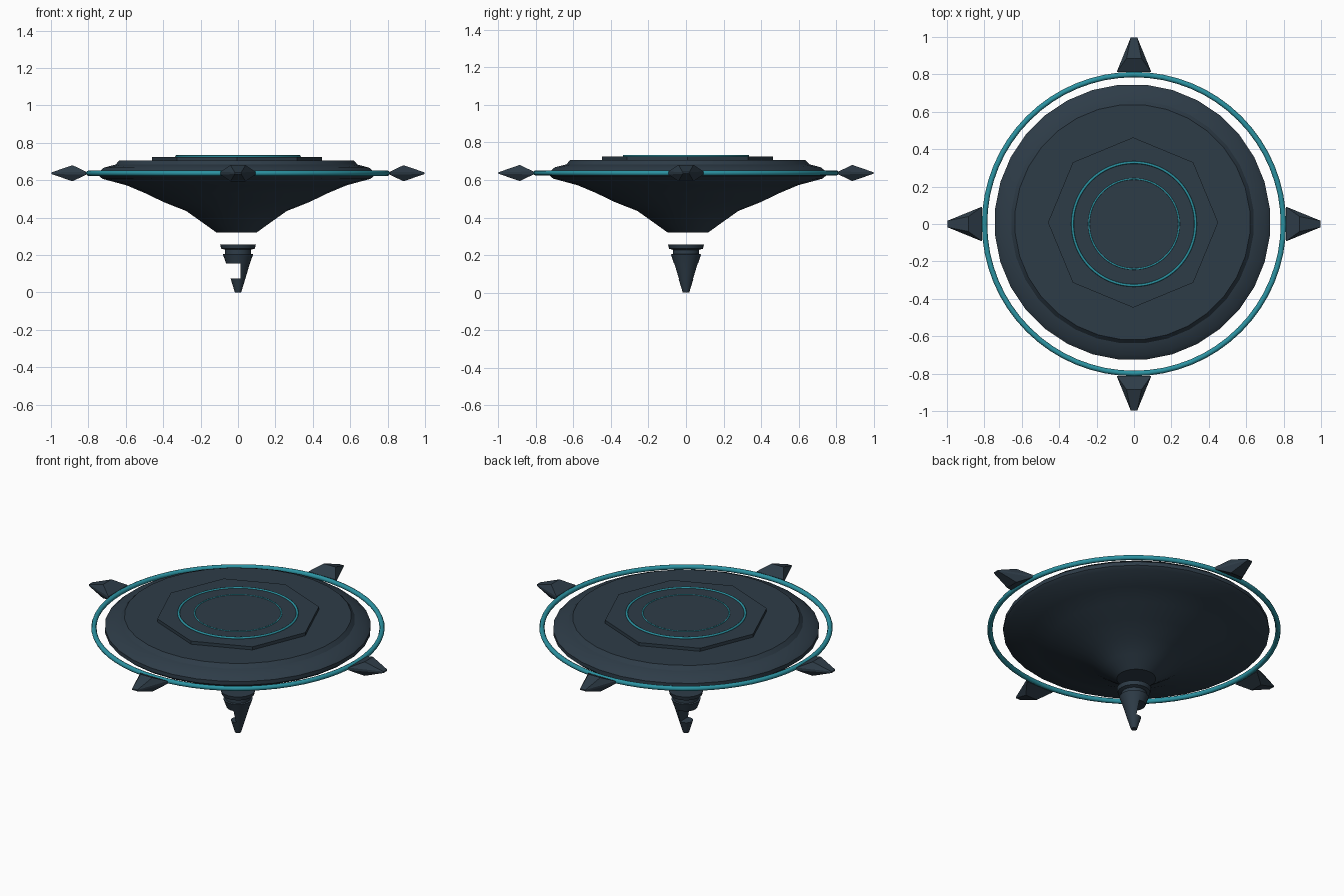
import bpy, bmesh, math
from mathutils import Matrix

if "Cube" in bpy.data.objects:
    bpy.data.objects.remove(bpy.data.objects["Cube"])


def material(name, rgb):
    m = bpy.data.materials.new(name)
    m.diffuse_color = (*rgb, 1)
    m.use_nodes = True
    m.node_tree.nodes["Principled BSDF"].inputs["Base Color"].default_value = m.diffuse_color
    return m


DARK = material("dark slate", (0.027, 0.045, 0.064))
TEAL = material("teal glow", (0.024, 0.29, 0.36))


def finish(bm, name, mat, smooth=None):
    bmesh.ops.recalc_face_normals(bm, faces=bm.faces)
    me = bpy.data.meshes.new(name)
    bm.to_mesh(me)
    bm.free()
    ob = bpy.data.objects.new(name, me)
    bpy.context.collection.objects.link(ob)
    me.materials.append(mat)
    if smooth:
        bpy.ops.object.select_all(action='DESELECT')
        ob.select_set(True)
        bpy.context.view_layer.objects.active = ob
        bpy.ops.object.shade_smooth_by_angle(angle=math.radians(smooth))
    return ob


def lathe(name, profile, sides, mat, smooth=None, turn=0.0, centre=(0, 0)):
    """Closed solid turned from (radius, height) points, bottom to top."""
    bm = bmesh.new()
    rings = []
    for r, z in profile:
        rings.append([bm.verts.new((centre[0] + r * math.cos(turn + 2 * math.pi * i / sides),
                                    centre[1] + r * math.sin(turn + 2 * math.pi * i / sides), z))
                      for i in range(sides)])
    for a, b in zip(rings, rings[1:]):
        for i in range(sides):
            j = (i + 1) % sides
            bm.faces.new((a[i], a[j], b[j], b[i]))
    bm.faces.new(rings[0][::-1])
    bm.faces.new(rings[-1])
    return finish(bm, name, mat, smooth)


def torus(name, major, minor, z, sides=64):
    bpy.ops.mesh.primitive_torus_add(major_radius=major, minor_radius=minor,
                                     major_segments=sides, minor_segments=8, location=(0, 0, z))
    ob = bpy.context.object
    ob.name = name
    ob.data.materials.append(TEAL)
    bpy.ops.object.shade_smooth_by_angle(angle=math.radians(50))


# Hull: flared bowl with stepped rim
lathe("hull", [(0.108, 0.32), (0.185, 0.375), (0.27, 0.435), (0.39, 0.482), (0.49, 0.53),
               (0.59, 0.572), (0.72, 0.607), (0.738, 0.622), (0.738, 0.645), (0.712, 0.667),
               (0.65, 0.683), (0.63, 0.705)],
      32, DARK, 30, math.pi / 32, (-0.008, 0.01))

# Octagonal deck plate and its round inlay
lathe("deck_plate", [(0.455, 0.70), (0.455, 0.724)], 8, DARK, None, 0, (-0.005, 0.008))
lathe("deck_disc", [(0.33, 0.72), (0.33, 0.727)], 48, DARK, 30)
torus("outer_deck_ring", 0.329, 0.007, 0.727)
torus("inner_deck_ring", 0.241, 0.005, 0.725)

# Floating ring around the hull
torus("halo_ring", 0.799, 0.0145, 0.637)

# Four diamond-shaped spikes on the ring
for k, side in enumerate(("right", "back", "left", "front")):
    bm = bmesh.new()
    for r, w, h in ((0.812, 0.093, 0.008), (0.885, 0.04, 0.043), (0.998, 0.017, 0.004)):
        for sy in (-1, 1):
            for sz in (-1, 1):
                bm.verts.new((r, w * sy, 0.637 + h * sz))
    bmesh.ops.convex_hull(bm, input=bm.verts)
    bmesh.ops.rotate(bm, verts=bm.verts, matrix=Matrix.Rotation(k * math.pi / 2, 3, 'Z'))
    finish(bm, side + "_spike", DARK)

# Floating lower tip with a collar, notched on the left side
tip = lathe("lower_tip", [(0.017, 0.0), (0.04, 0.075), (0.062, 0.15), (0.081, 0.204),
                          (0.07, 0.206), (0.07, 0.228), (0.09, 0.234), (0.096, 0.257)],
            24, DARK, 30)
bpy.ops.mesh.primitive_cube_add(size=1, location=(-0.187, 0, 0.1135))
cutter = bpy.context.object
cutter.name = "notch_cutter"
cutter.scale = (0.4, 0.4, 0.081)
cutter.data.materials.append(DARK)
cutter.hide_render = True
cutter.hide_set(True)
cut = tip.modifiers.new("notch", 'BOOLEAN')
cut.operation = 'DIFFERENCE'
cut.solver = 'EXACT'
cut.object = cutter
